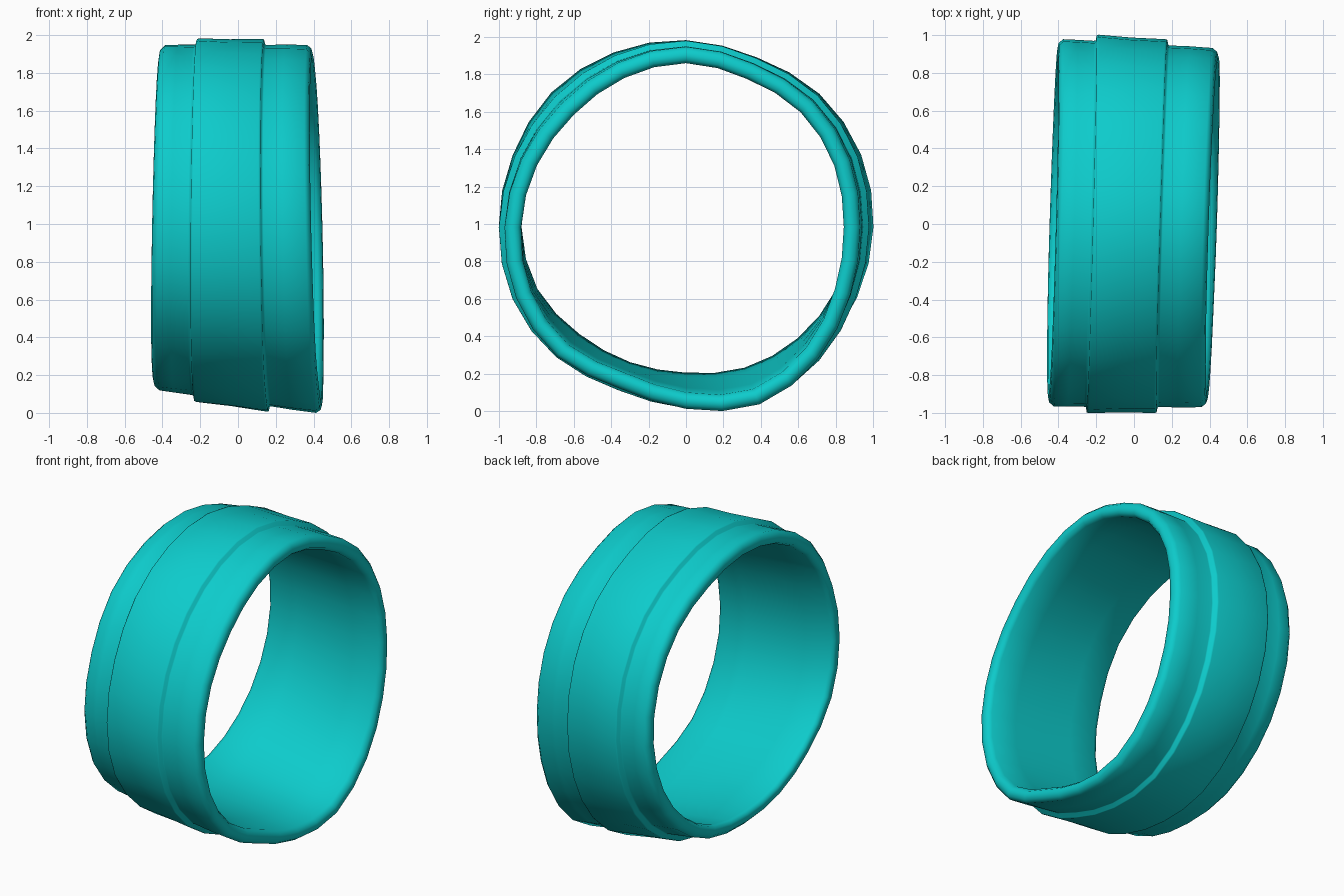
import bpy, bmesh, math

if "Cube" in bpy.data.objects:
    bpy.data.objects.remove(bpy.data.objects["Cube"])

SEGMENTS = 32

# Outer radii of each end, every 22.5 degrees from +y towards +z
LEFT = [.98, .99, .98, .95, .965, .985, 1.0, .975,
        .965, .945, .89, .865, .86, .895, .925, .955]
RIGHT = [.93, .945, .955, .945, .965, .95, .935, .95,
         .97, .985, .98, .935, .975, 1.03, 1.0, .95]

# Wall section: (position along the band 0..1, offset from the outer radius)
PROFILE = [(.0, -.05), (.006, -.022), (.035, 0), (.12, .001), (.225, .001),
           (.238, .004), (.243, .031), (.255, .035), (.46, .03), (.67, .032),
           (.682, .029), (.689, .002), (.70, 0), (.82, .002), (.965, 0),
           (.992, -.02), (1.0, -.045), (.995, -.07), (.965, -.088),
           (.75, -.088), (.5, -.086), (.25, -.086), (.035, -.086), (.006, -.075)]


def radius(table, a):
    """Smooth periodic interpolation of the radius table."""
    n = len(table)
    f = a / (2 * math.pi) * n
    i = int(f)
    u = f - i
    p0, p1, p2, p3 = (table[(i + k) % n] for k in (-1, 0, 1, 2))
    return p1 + .5 * u * (p2 - p0 + u * (2 * p0 - 5 * p1 + 4 * p2 - p3
                                         + u * (3 * (p1 - p2) + p3 - p0)))


teal = bpy.data.materials.new("teal")
teal.diffuse_color = (.004, .6, .6, 1)
teal.use_nodes = True
teal.node_tree.nodes["Principled BSDF"].inputs["Base Color"].default_value = teal.diffuse_color

# Band: the wall section swept around the x axis, with slightly tilted ends
bm = bmesh.new()
rings = []
for s in range(SEGMENTS):
    a = 2 * math.pi * s / SEGMENTS
    c, sn = math.cos(a), math.sin(a)
    x_left = -.43 + .025 * c + .017 * sn
    x_right = .417 + .03 * c - .022 * sn
    r_left, r_right = radius(LEFT, a), radius(RIGHT, a)
    ring = []
    for t, off in PROFILE:
        r = r_left + (r_right - r_left) * t + off
        ring.append(bm.verts.new((x_left + (x_right - x_left) * t, r * c, 1 + r * sn)))
    rings.append(ring)

n = len(PROFILE)
for s in range(SEGMENTS):
    r0, r1 = rings[s], rings[(s + 1) % SEGMENTS]
    for k in range(n):
        j = (k + 1) % n
        bm.faces.new((r0[k], r0[j], r1[j], r1[k]))
bmesh.ops.recalc_face_normals(bm, faces=bm.faces)
for f in bm.faces:
    f.smooth = True

# Rest the band on the ground
low = min(v.co.z for v in bm.verts)
bmesh.ops.translate(bm, verts=bm.verts, vec=(0, 0, -low))

mesh = bpy.data.meshes.new("band")
bm.to_mesh(mesh)
bm.free()
mesh.materials.append(teal)
band = bpy.data.objects.new("band", mesh)
bpy.context.collection.objects.link(band)
